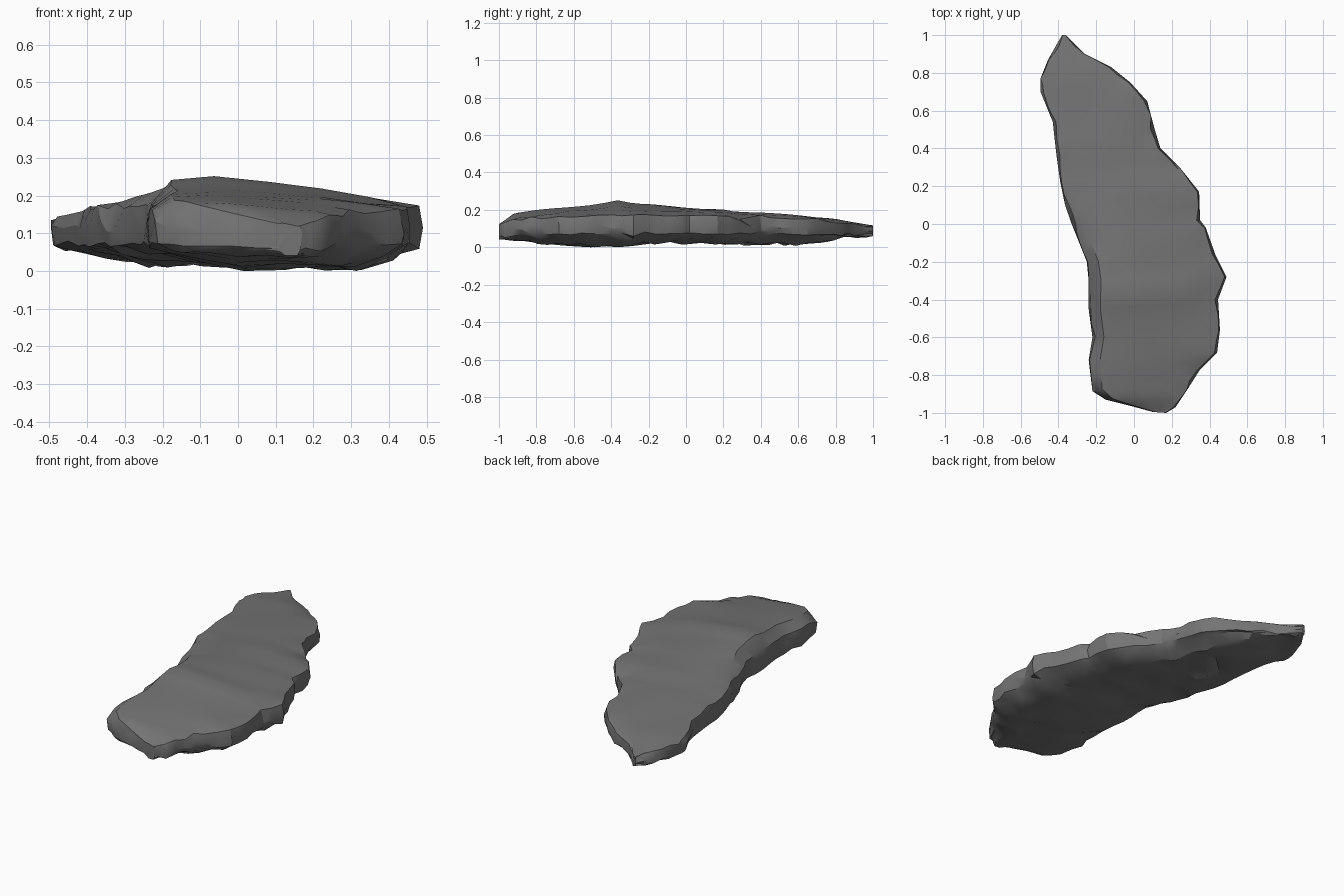
import bpy
import bmesh
from mathutils import Vector, noise

cube = bpy.data.objects.get("Cube")
if cube:
    bpy.data.objects.remove(cube, do_unlink=True)

# Plan outline from front to back: matching points on the two long edges (x, y)
RIGHT_EDGE = [(.1, -.995), (-.01, -.965), (-.15, -.93), (-.22, -.885), (-.24, -.72),
              (-.22, -.6), (-.24, -.45), (-.24, -.3), (-.25, -.2), (-.29, -.1),
              (-.33, 0), (-.365, .1), (-.39, .22), (-.41, .36), (-.43, .54),
              (-.495, .7), (-.495, .77), (-.455, .87), (-.41, .95), (-.38, 1)]
LEFT_EDGE = [(.17, -1), (.22, -.97), (.28, -.88), (.35, -.77), (.44, -.68),
             (.455, -.56), (.445, -.4), (.49, -.28), (.43, -.16), (.38, -.02),
             (.35, .02), (.345, .17), (.25, .29), (.14, .4), (.11, .5),
             (.07, .65), (-.02, .75), (-.12, .83), (-.26, .9), (-.36, 1)]

# Heights along the length (y, z); the crown steps down behind each ledge
CROWN = [(-1, .13), (-.92, .18), (-.75, .202), (-.48, .224), (-.36, .25), (-.28, .232),
         (.1, .21), (.2, .207), (.27, .19), (.62, .172), (.8, .152), (1, .115)]
UPPER_RIM = [(-1, .12), (-.9, .155), (-.3, .172), (.2, .168), (.6, .152), (.8, .135), (1, .114)]
LOWER_RIM = [(-1, .068), (-.5, .065), (0, .072), (.7, .067), (1, .06)]
KEEL = [(-1, .05), (-.88, .03), (-.7, .012), (-.35, .002), (-.1, .028), (.2, .016),
        (.4, .022), (.62, .016), (.75, .035), (.85, .058), (1, .06)]

# Height share across the width (share of width, share of height)
FRONT_SHAPE = [(0, 0), (.09, .88), (.25, 1), (.45, .85), (.65, .6), (.83, .33), (1, 0)]
BACK_SHAPE = [(0, 0), (.09, .25), (.25, .6), (.45, .9), (.65, 1), (.83, .7), (1, 0)]
BASE_SHAPE = [(0, 0), (.08, .25), (.2, .6), (.36, .95), (.52, .85), (.66, .9), (.8, 1), (.92, .4), (1, 0)]
BACKNESS = [(-.2, 0), (.3, 1)]


def sample(curve, t):
    """Straight-line interpolation along a list of pairs."""
    for (a, va), (b, vb) in zip(curve, curve[1:]):
        if t <= b:
            return va + (vb - va) * max(0, t - a) / (b - a)
    return curve[-1][1]


def rough(p, scale, amount):
    return noise.noise(Vector(p) * scale) * amount


def with_midpoints(edge):
    """Add a point halfway along each stretch of the outline."""
    points = [Vector(edge[0])]
    for p in edge[1:]:
        points += [(points[-1] + Vector(p)) / 2, Vector(p)]
    return points


def ring(a, b):
    """One closed cross-section between two opposite edge points."""
    across = (b - a).normalized()
    points = []

    def rim_point(corner, inward, curve, seed):
        x, y = corner + inward * max(0, .01 + rough((*corner, seed), 13, .025))
        points.append((x, y, sample(curve, y) + rough((x, y, seed), 12, .02)))

    def belly_point(corner):
        height = (sample(UPPER_RIM, corner.y) + sample(LOWER_RIM, corner.y)) / 2
        points.append((*corner, height + rough((*corner, 4), 14, .04)))

    # Upper face, with the high side moving over towards the back
    belly_point(a)
    rim_point(a, across, UPPER_RIM, 1)
    for t, front in FRONT_SHAPE[1:-1]:
        x, y = a.lerp(b, t)
        mix = sample(BACKNESS, y)
        share = front + (sample(BACK_SHAPE, t) - front) * mix
        rim = sample(UPPER_RIM, y)
        z = rim + (sample(CROWN, y) - rim) * share + rough((x, y, 2), 4, .01)
        points.append((x, y, z))
    rim_point(b, -across, UPPER_RIM, 1)
    belly_point(b)

    # Rough underside
    rim_point(b, -across, LOWER_RIM, 5)
    for t, share in reversed(BASE_SHAPE[1:-1]):
        x, y = a.lerp(b, t)
        rim = sample(LOWER_RIM, y)
        z = rim + (sample(KEEL, y) - rim) * share + rough((x, y, 7), 11, .026)
        points.append((x, y, max(z, 0)))
    rim_point(a, across, LOWER_RIM, 5)
    return points


# Stone slab: loft the cross-sections and close both ends
bm = bmesh.new()
rings = [[bm.verts.new(p) for p in ring(a, b)]
         for a, b in zip(with_midpoints(RIGHT_EDGE), with_midpoints(LEFT_EDGE))]
for r, s in zip(rings, rings[1:]):
    for i in range(len(r)):
        j = (i + 1) % len(r)
        bm.faces.new((r[i], r[j], s[j], s[i]))
bm.faces.new(rings[0])
bm.faces.new(rings[-1])
bmesh.ops.triangulate(bm, faces=bm.faces[:], quad_method='SHORT_EDGE')
bmesh.ops.recalc_face_normals(bm, faces=bm.faces[:])
lowest = min(v.co.z for v in bm.verts)
bmesh.ops.translate(bm, verts=bm.verts[:], vec=(0, 0, -lowest))

mesh = bpy.data.meshes.new("stone_slab")
bm.to_mesh(mesh)
bm.free()
slab = bpy.data.objects.new("stone_slab", mesh)
bpy.context.collection.objects.link(slab)

# Plain dark stone
stone = bpy.data.materials.new("dark grey stone")
stone.use_nodes = True
colour = (.175, .175, .175, 1)
stone.diffuse_color = colour
stone.node_tree.nodes["Principled BSDF"].inputs["Base Color"].default_value = colour
mesh.materials.append(stone)

bpy.ops.object.select_all(action='DESELECT')
slab.select_set(True)
bpy.context.view_layer.objects.active = slab
bpy.ops.object.shade_smooth_by_angle(angle=.5)
